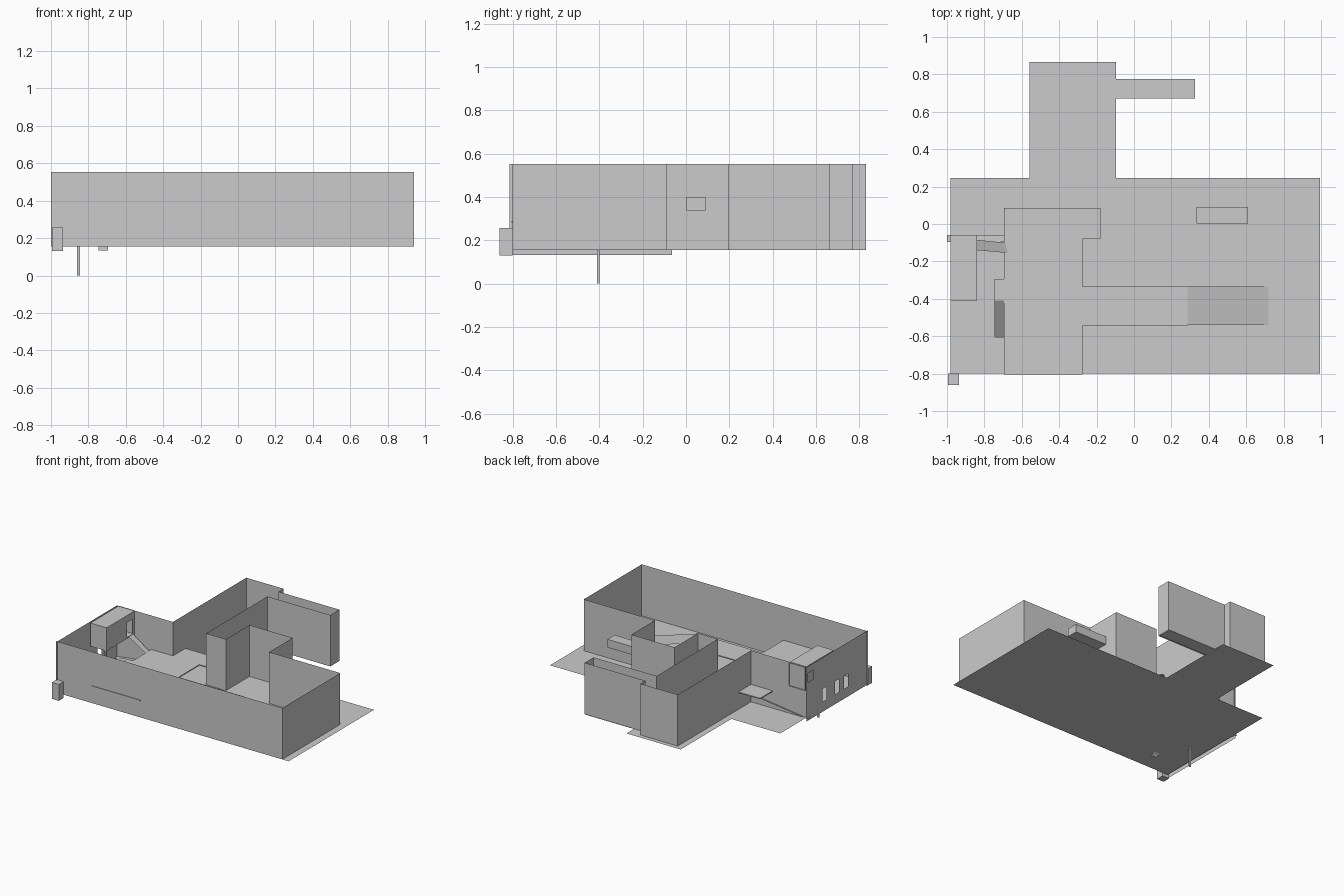
import bpy

if "Cube" in bpy.data.objects:
    bpy.data.objects.remove(bpy.data.objects["Cube"])

FLOOR, UPPER, TOP = 0.155, 0.29, 0.553


def make(name, verts, faces):
    mesh = bpy.data.meshes.new(name)
    mesh.from_pydata(verts, [], faces)
    mesh.update()
    obj = bpy.data.objects.new(name, mesh)
    bpy.context.collection.objects.link(obj)
    return obj


def sheet(name, outline, z):
    return make(name, [(x, y, z) for x, y in outline], [range(len(outline))])


def slab(name, outline, z0, z1):
    n = len(outline)
    verts = [(x, y, z) for z in (z0, z1) for x, y in outline]
    sides = [(i, (i + 1) % n, (i + 1) % n + n, i + n) for i in range(n)]
    return make(name, verts, [range(n - 1, -1, -1), range(n, 2 * n)] + sides)


def box(name, x0, x1, y0, y1, z0, z1):
    return slab(name, [(x0, y0), (x1, y0), (x1, y1), (x0, y1)], z0, z1)


def fence(name, path, z0, z1):
    """Upright wall sheet that follows a plan path."""
    n = len(path)
    verts = [(x, y, z) for z in (z0, z1) for x, y in path]
    return make(name, verts, [(i, i + 1, i + 1 + n, i + n) for i in range(n - 1)])


def pierced_wall(name, x, y0, y1, z0, z1, holes):
    """Upright sheet across y with rectangular openings (y0, y1, z0, z1)."""
    ys = sorted({y0, y1} | {v for h in holes for v in h[:2]})
    zs = sorted({z0, z1} | {v for h in holes for v in h[2:]})
    verts = [(x, y, z) for z in zs for y in ys]
    faces, n = [], len(ys)
    for j in range(len(zs) - 1):
        for i in range(n - 1):
            cy, cz = (ys[i] + ys[i + 1]) / 2, (zs[j] + zs[j + 1]) / 2
            if not any(a < cy < b and c < cz < d for a, b, c, d in holes):
                a = j * n + i
                faces.append((a, a + n, a + n + 1, a + 1))
    return make(name, verts, faces)


# ground floor sheet with rear wing and passage
sheet("ground_floor", [
    (-0.98, -0.80), (0.995, -0.80), (0.995, 0.245), (-0.095, 0.245),
    (-0.095, 0.67), (0.325, 0.67), (0.325, 0.775), (-0.095, 0.775),
    (-0.095, 0.865), (-0.56, 0.865), (-0.56, 0.245), (-0.98, 0.245)], FLOOR)

# winding outer walls, open above
fence("outer_walls", [
    (-1.0, -0.80), (0.94, -0.80), (0.94, -0.09), (0.33, -0.09), (0.33, 0.198),
    (-0.04, 0.198), (-0.04, -0.09), (-0.21, -0.09), (-0.21, 0.66), (0.33, 0.66),
    (0.33, 0.77), (-0.19, 0.77), (-0.19, 0.83), (-0.51, 0.83),
    (-0.51, -0.068), (-0.99, -0.068)], FLOOR, TOP)

# left wall with windows; its foot drops below the floor
windows = [(-0.31, -0.26, 0.21, 0.31), (-0.46, -0.41, 0.21, 0.31),
           (-0.57, -0.52, 0.21, 0.31), (-0.15, -0.08, 0.43, 0.50)]
pierced_wall("left_wall", -0.99, -0.815, -0.065, 0.133, TOP,
             windows + [(-0.815, -0.80, 0.133, FLOOR)])

# mezzanine with ramp and stair
slab("mezzanine", [
    (-0.695, -0.805), (-0.275, -0.805), (-0.275, -0.545), (0.285, -0.545),
    (0.285, -0.335), (-0.275, -0.335), (-0.275, -0.08), (-0.18, -0.08),
    (-0.18, 0.085), (-0.695, 0.085), (-0.695, -0.295), (-0.745, -0.295),
    (-0.745, -0.41), (-0.695, -0.41)], UPPER - 0.008, UPPER)
make("mezzanine_ramp", [(0.285, -0.54, UPPER), (0.72, -0.54, FLOOR),
                        (0.72, -0.335, FLOOR), (0.285, -0.335, UPPER)], [(0, 1, 2, 3)])
make("stair_slope", [(-0.745, -0.64, 0.135), (-0.695, -0.64, 0.135),
                     (-0.695, -0.41, UPPER), (-0.745, -0.41, UPPER)], [(0, 1, 2, 3)])

# raised corner room: walls, roof, floor, doorway and support pole
fence("room_walls", [(-0.98, -0.06), (-0.98, -0.41), (-0.84, -0.41)], 0.37, 0.55)
pierced_wall("room_door_wall", -0.84, -0.41, -0.06, 0.37, 0.55,
             [(-0.16, -0.09, 0.38, 0.495)])
room = [(-0.98, -0.41), (-0.84, -0.41), (-0.84, -0.06), (-0.98, -0.06)]
sheet("room_roof", room, 0.55)
sheet("room_floor", room, 0.37)
box("support_pole", -0.86, -0.845, -0.41, -0.398, 0.0, 0.37)
make("door_ramp", [(-0.84, -0.14, 0.378), (-0.675, -0.155, UPPER),
                   (-0.69, -0.10, UPPER), (-0.84, -0.085, 0.378)], [(0, 1, 2, 3)])

# narrow sloping strip along the rear wall, facing down
make("rear_strip", [(-1.0, -0.095, 0.157), (-1.0, -0.058, 0.157),
                    (-0.51, -0.058, 0.22), (-0.51, -0.095, 0.22)], [(0, 1, 2, 3)])

# outside boxes
box("side_duct", 0.335, 0.61, 0.003, 0.09, 0.337, 0.40)
box("front_crate", -0.995, -0.935, -0.86, -0.80, 0.13, 0.257)
